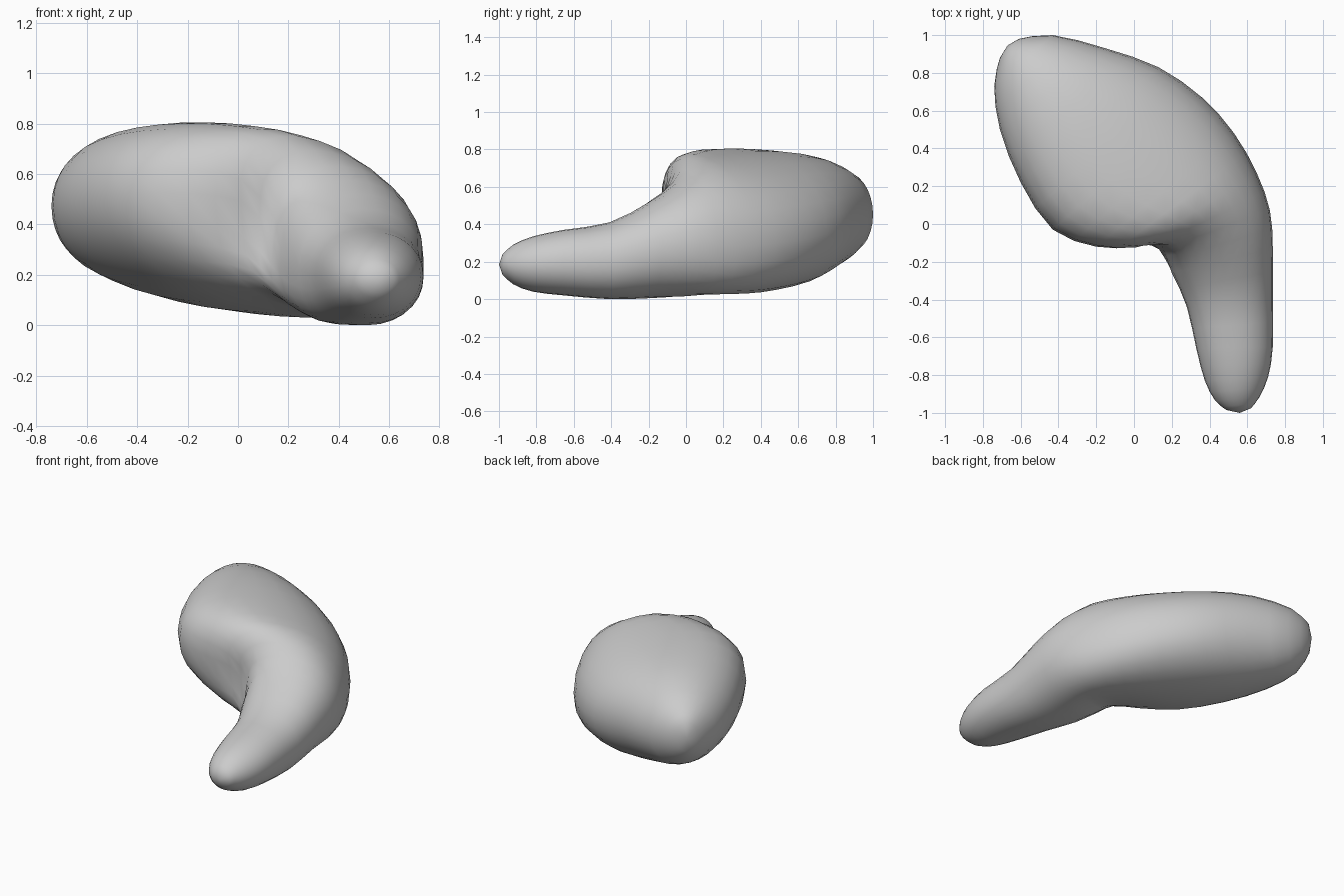
import bpy, bmesh
from math import sin, cos, pi, copysign
from mathutils import Vector

if "Cube" in bpy.data.objects:
    bpy.data.objects.remove(bpy.data.objects["Cube"])

SEGMENTS = 28

# Stations from the fat back end to the thin tail:
# inner x, y, outer x, y, lowest z, highest z, tilt, roundness (1 = ellipse)
STATIONS = [
    (-0.71, 0.88, -0.61, 0.98, 0.38, 0.58, 0.00, 1.0),
    (-0.74, 0.73, -0.43, 1.00, 0.25, 0.675, -0.01, 1.0),
    (-0.71, 0.50, -0.15, 0.93, 0.16, 0.755, -0.03, 1.0),
    (-0.60, 0.22, 0.13, 0.83, 0.085, 0.795, -0.07, 0.96),
    (-0.43, -0.03, 0.36, 0.67, 0.045, 0.805, -0.10, 0.92),
    (-0.20, -0.12, 0.53, 0.48, 0.03, 0.79, -0.12, 0.88),
    (0.00, -0.135, 0.65, 0.27, 0.025, 0.75, -0.11, 0.89),
    (0.12, -0.145, 0.72, 0.07, 0.015, 0.63, -0.03, 0.93),
    (0.20, -0.26, 0.735, -0.13, 0.005, 0.52, 0.01, 0.93),
    (0.28, -0.44, 0.735, -0.38, 0.00, 0.41, 0.00, 0.93),
    (0.33, -0.66, 0.735, -0.65, 0.02, 0.37, 0.00, 0.95),
    (0.375, -0.83, 0.71, -0.81, 0.04, 0.335, 0.00, 1.0),
    (0.43, -0.935, 0.665, -0.915, 0.08, 0.29, 0.00, 1.0),
    (0.49, -0.985, 0.62, -0.975, 0.13, 0.24, 0.00, 1.0),
]
BACK_TIP = (-0.67, 0.945, 0.48)
TAIL_TIP = (0.56, -1.0, 0.185)


def refine(rows):
    """Add a smooth in-between station in every gap."""
    out = []
    for i in range(len(rows) - 1):
        a, d = rows[max(i - 1, 0)], rows[min(i + 2, len(rows) - 1)]
        mid = [(9 * (q + r) - p - s) / 16
               for p, q, r, s in zip(a, rows[i], rows[i + 1], d)]
        out += [rows[i], mid]
    return out + [rows[-1]]


def power(v, p):
    return copysign(abs(v) ** p, v)


def ring(ix, iy, ox, oy, low, high, tilt, p):
    """Tilted rounded section, fuller low on the inner side near the bend."""
    inner, outer = Vector((ix, iy)), Vector((ox, oy))
    half = (high - low) / 2
    fuller = 0.32 * max(0, 1 - abs(ix - 0.05) / 0.42)
    pts = []
    for i in range(SEGMENTS):
        a = 2 * pi * i / SEGMENTS
        e = p - fuller if pi < a < 1.5 * pi else p
        u = power(cos(a), e)
        xy = inner.lerp(outer, (u + 1) / 2)
        pts.append([xy.x, xy.y, half * power(sin(a), e) + tilt * u])
    top = max(q[2] for q in pts)
    bottom = -min(q[2] for q in pts)
    for q in pts:
        q[2] = (low + high) / 2 + q[2] * half / (top if q[2] > 0 else bottom)
    return pts


# Curved organ-like body lofted through all sections
bm = bmesh.new()
rings = [[bm.verts.new(q) for q in ring(*s)] for s in refine(STATIONS)]
for a, b in zip(rings, rings[1:]):
    for i in range(SEGMENTS):
        j = (i + 1) % SEGMENTS
        bm.faces.new((a[i], a[j], b[j], b[i]))

# Rounded ends
for loop, tip in ((rings[0], BACK_TIP), (rings[-1], TAIL_TIP)):
    t = bm.verts.new(tip)
    for i in range(SEGMENTS):
        bm.faces.new((loop[i], loop[(i + 1) % SEGMENTS], t))

# Shallow hollow on the inner side of the bend
for v in bm.verts:
    dent = Vector((0.08, -0.12, 0.40)) - v.co
    w = max(0, 1 - (dent.length / 0.25) ** 2) ** 2
    v.co += Vector((0.02, 0.04, 0)) * w

bmesh.ops.recalc_face_normals(bm, faces=bm.faces[:])
for f in bm.faces:
    f.smooth = True

mesh = bpy.data.meshes.new("curved_body")
bm.to_mesh(mesh)
bm.free()
body = bpy.data.objects.new("curved_body", mesh)
bpy.context.collection.objects.link(body)
